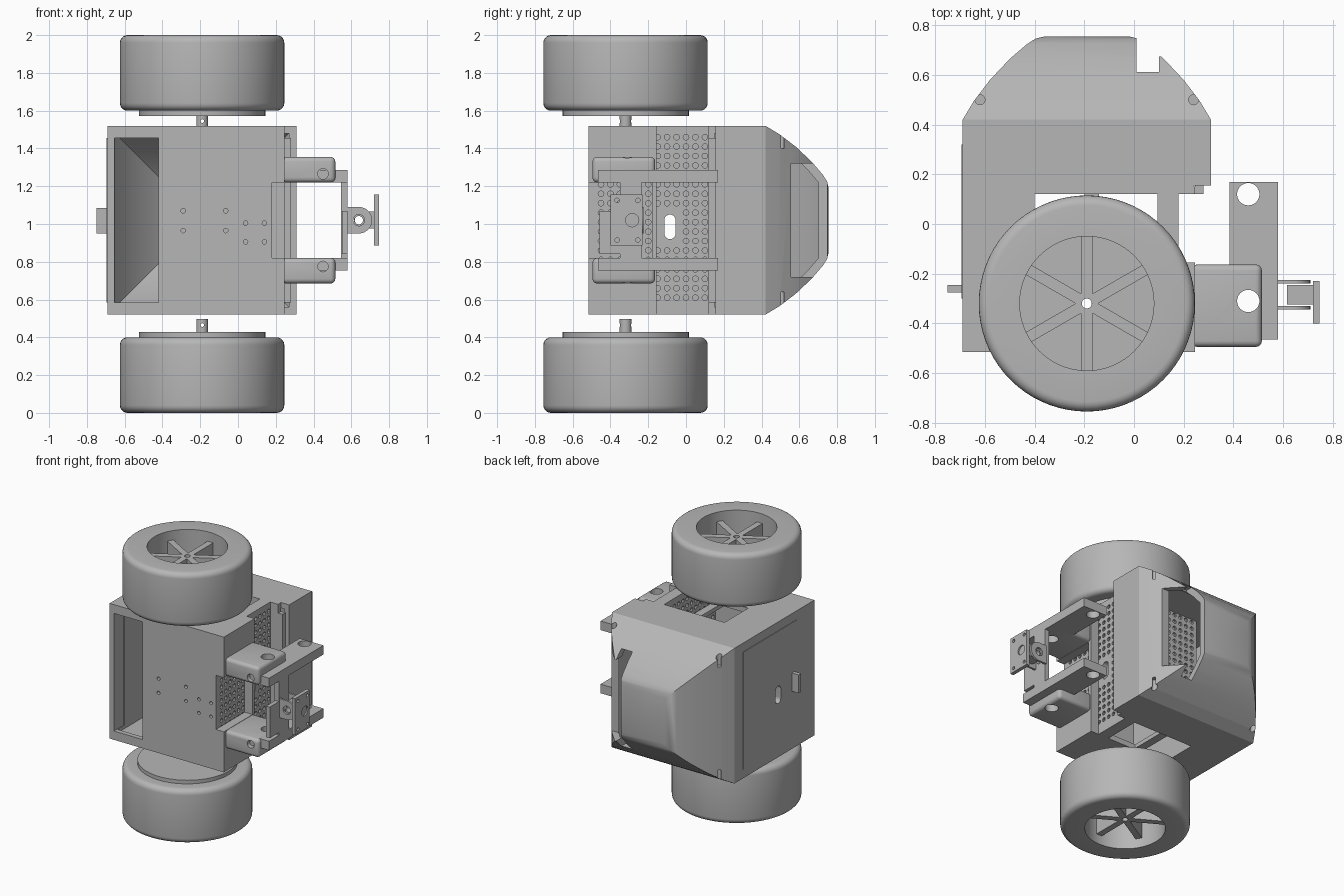
import bpy, bmesh, math
from mathutils import Matrix, Vector

if "Cube" in bpy.data.objects:
    bpy.data.objects.remove(bpy.data.objects["Cube"])

grey = bpy.data.materials.new("plain grey")
grey.use_nodes = True
GREY = (0.47, 0.47, 0.47, 1)
grey.diffuse_color = GREY
grey.node_tree.nodes["Principled BSDF"].inputs["Base Color"].default_value = GREY

CX, CZ = -0.19, 1.02            # body centre
AXLE = (-0.19, -0.32)           # wheel axis in x, y


def finish(name, bm):
    bmesh.ops.recalc_face_normals(bm, faces=bm.faces)
    mesh = bpy.data.meshes.new(name)
    bm.to_mesh(mesh)
    bm.free()
    mesh.materials.append(grey)
    obj = bpy.data.objects.new(name, mesh)
    bpy.context.collection.objects.link(obj)
    return obj


def box(name, x, y, z, round_by=0):
    bm = bmesh.new()
    size = Vector((x[1] - x[0], y[1] - y[0], z[1] - z[0]))
    mid = Vector((x[0] + x[1], y[0] + y[1], z[0] + z[1])) / 2
    bmesh.ops.create_cube(bm, size=1, matrix=Matrix.Translation(mid) @ Matrix.Diagonal((*size, 1)))
    if round_by:
        bmesh.ops.bevel(bm, geom=bm.edges[:], offset=round_by, segments=4, profile=0.5, affect='EDGES')
    return finish(name, bm)


def rods(name, centres, axis, radius, length, sides=24):
    """Equal cylinders along one axis, in one mesh."""
    turn = {'X': Matrix.Rotation(math.pi / 2, 4, 'Y'), 'Y': Matrix.Rotation(math.pi / 2, 4, 'X'),
            'Z': Matrix()}[axis]
    bm = bmesh.new()
    for c in centres:
        bmesh.ops.create_cone(bm, cap_ends=True, segments=sides, radius1=radius, radius2=radius,
                              depth=length, matrix=Matrix.Translation(c) @ turn)
    return finish(name, bm)


def lathe(name, profile, flip=False, steps=72):
    """Turn a closed (radius, z) outline about the wheel axis."""
    bm = bmesh.new()
    rings = []
    for i in range(steps):
        a = math.tau * i / steps
        rings.append([bm.verts.new((AXLE[0] + r * math.cos(a), AXLE[1] + r * math.sin(a), 2 - z if flip else z))
                      for r, z in profile])
    n = len(profile)
    for i in range(steps):
        p, q = rings[i], rings[(i + 1) % steps]
        for j in range(n):
            k = (j + 1) % n
            bm.faces.new((p[j], p[k], q[k], q[j]))
    return finish(name, bm)


def boolean(obj, other, kind='DIFFERENCE'):
    mod = obj.modifiers.new("cut", 'BOOLEAN')
    mod.operation, mod.solver, mod.object = kind, 'EXACT', other
    bpy.context.view_layer.objects.active = obj
    bpy.ops.object.modifier_apply(modifier=mod.name)
    bpy.data.objects.remove(other)


def smooth(obj):
    bpy.ops.object.select_all(action='DESELECT')
    obj.select_set(True)
    bpy.context.view_layer.objects.active = obj
    bpy.ops.object.shade_smooth_by_angle(angle=math.radians(30))


def dome(name, inset, front):
    """Square body with a curved taper toward the back, seen alike from top and side."""
    curve = [(.5, .42), (.455, .495), (.39, .58), (.31, .665), (.24, .725), (.205, .747), (.17, .755)]
    half = [(.5 - inset, front)] + [(w - inset, y - inset * .6) for w, y in curve]
    outline = half + [(-w, y) for w, y in reversed(half)]
    parts = []
    for upright in (True, False):
        bm = bmesh.new()
        reach = .6
        pts = [Vector((CX + w, y, CZ - reach)) if upright else Vector((CX - reach, y, CZ + w))
               for w, y in outline]
        face = bm.faces.new([bm.verts.new(p) for p in pts])
        out = bmesh.ops.extrude_face_region(bm, geom=[face])
        shift = Vector((0, 0, 2 * reach)) if upright else Vector((2 * reach, 0, 0))
        bmesh.ops.translate(bm, vec=shift, verts=[v for v in out['geom'] if isinstance(v, bmesh.types.BMVert)])
        parts.append(finish(name, bm))
    boolean(parts[0], parts[1], 'INTERSECT')
    return parts[0]


# Outer shell: hollow, open at the front and round the chassis
shell = dome("body_shell", 0, -.515)
boolean(shell, dome("hollow", .04, -.48))
for x, y, z in [((-.42, .245), (-.7, .12), (.4, 1.6)),
                ((.24, .5), (-.7, .155), (.4, 1.6)),
                ((-.655, -.41), (-.7, -.4), (.585, 1.455)),
                ((.01, .5), (.555, .9), (.72, 1.32)),
                ((.01, .1), (.56, .9), (.66, 1.38))]:
    boolean(shell, box("cutter", x, y, z))
boolean(shell, rods("screws", [(CX + s * .43, .5, z) for s in (-1, 1) for z in (.56, 1.48)], 'Z', .02, .16))


def slot():
    cutter = box("slot", (-1, .4), (-.115, -.055), (.95, 1.02))
    boolean(cutter, rods("ends", [(-.3, -.085, .95), (-.3, -.085, 1.02)], 'X', .03, 1.4), 'UNION')
    return cutter


boolean(shell, slot())
smooth(shell)

# Side hatch with its slot and pull tab
hatch = box("side_hatch", (-.695, -.68), (-.3, .32), (.585, 1.455))
boolean(hatch, slot())
box("hatch_tab", (-.75, -.69), (-.275, -.245), (.95, 1.085))

# Front panel with mounting holes and a notch for the gripper
panel = box("front_panel", (-.42, .245), (-.515, -.48), (.52, 1.52))
boolean(panel, box("notch", (.18, .3), (-.6, -.4), (.82, 1.22)))
spots = [(x, z) for x in (-.29, -.065) for z in (.965, 1.07)] + [(x, z) for x in (.04, .14) for z in (.905, 1.005)]
boolean(panel, rods("holes", [(x, -.5, z) for x, z in spots], 'Y', .012, .1, 12))

# Chassis walls: peg-board side and back, plain inner divider
divider = box("divider_wall", (-.42, -.4), (-.485, .14), (.52, 1.52))
boolean(divider, slot())
side = box("pegboard_side", (.095, .18), (-.485, .13), (.52, 1.52))
boolean(side, slot())
grid_z = [.61 + .05 * i for i in range(18)]
for x in (.095, .18):
    pegs = [(x, -.45 + .05 * i, z) for i in range(12) for z in grid_z
            if not (-.16 < -.45 + .05 * i < 0 and .88 < z < 1.09)]
    boolean(side, rods("pegs", pegs, 'X', .015, .04, 10))
back = box("pegboard_back", (-.42, .245), (.12, .15), (.52, 1.52))
boolean(back, rods("pegs", [(-.38 + .05 * i, .15, z) for i in range(12) for z in grid_z], 'Y', .015, .03, 10))
box("shell_lip", (.245, .28), (.12, .155), (.585, 1.455))
box("corner_post", (.18, .245), (-.18, -.155), (.52, 1.52))

# Decks that carry the axles, and the wheels, mirrored top and bottom
for side_name, flip in (("lower", False), ("upper", True)):
    def zr(a, b):
        return (2.04 - b, 2.04 - a) if flip else (a, b)

    deck = box(side_name + "_deck", (-.42, .1), (-.485, -.155), zr(.52, .56))
    boolean(deck, rods("bore", [(*AXLE, zr(.52, .56)[0])], 'Z', .02, .2))
    box(side_name + "_front_block", (.18, .245), (-.485, -.17), zr(.52, .82))
    box(side_name + "_deck_bar", (-.2, -.14), (-.16, .13), zr(.53, .56))

    axle_z = (.42, .53) if flip else (.42, .497)
    axle = lathe(side_name + "_axle", [(.02, axle_z[0]), (.031, axle_z[0]), (.031, axle_z[1]), (.02, axle_z[1])],
                 flip, 32)
    boolean(axle, rods("pin", [(AXLE[0], AXLE[1], 1.545 if flip else .465)], 'Y', .01, .2, 12))
    smooth(axle)

    def arc(cz, start):
        return [(.395 + .04 * math.cos(math.radians(a)), cz + .04 * math.sin(math.radians(a)))
                for a in range(start, start + 91, 18)]

    tyre = [(.27, 0)] + arc(.04, -90) + arc(.36, 0) + [(.335, .4), (.335, .427), (.02, .427), (.02, .2), (.27, .2)]
    smooth(lathe(side_name + "_wheel", tyre, flip))
    smooth(lathe(side_name + "_hub", [(.02, .07), (.045, .07), (.045, .21), (.02, .21)], flip, 32))
    for i in range(6):
        spoke = box(side_name + "_spoke", (.035, .275), (-.0225, .0225), (1.79, 1.93) if flip else (.07, .21))
        spoke.location = (*AXLE, 0)
        spoke.rotation_euler.z = math.radians(30 + 60 * i)

# Gripper arms: rounded blocks and long rails, mirrored about the middle
for side_name, s in (("lower", -1), ("upper", 1)):
    def around(a, b):
        return tuple(sorted((CZ + s * a, CZ + s * b)))

    block = box(side_name + "_arm_block", (.23, .515), (-.495, -.163), around(.2, .335), .025)
    rail = box(side_name + "_rail", (.385, .58), (-.465, .17), around(.2, .267))
    for part in (block, rail):
        boolean(part, rods("bores", [(.46, -.31, CZ + s * .25), (.46, .12, CZ + s * .25)], 'Z', .045, .3, 32))
    boolean(block, rods("front_bore", [(.45, -.49, CZ + s * .245)], 'Y', .028, .1))
    smooth(block)
    smooth(rail)

# Cross bar between the rails, with the hinged sensor plate
cross = box("cross_bar", (.545, .58), (-.35, -.235), (.8, 1.24))
boolean(cross, rods("bore", [(.56, -.29, CZ)], 'X', .04, .2))
box("cross_bar_foot", (.55, .58), (-.457, -.345), (.84, 1.07))
for name, y in (("front_lug", (-.345, -.33)), ("back_lug", (-.24, -.225))):
    lug = box(name, (.575, .64), y, (.95, 1.09))
    boolean(lug, rods("round", [(.64, sum(y) / 2, CZ)], 'Y', .07, y[1] - y[0], 32), 'UNION')
    boolean(lug, rods("bore", [(.64, -.29, CZ)], 'Y', .03, .3))
    smooth(lug)
knuckle = box("hinge_knuckle", (.615, .725), (-.325, -.245), (.975, 1.065))
boolean(knuckle, rods("bore", [(.64, -.29, CZ)], 'Y', .022, .3))
plate = box("sensor_plate", (.72, .747), (-.4, -.23), (.885, 1.155))
boolean(plate, rods("corner_holes", [(.735, y, z) for y in (-.365, -.255) for z in (.915, 1.125)], 'X', .012, .1, 12))
boolean(plate, rods("lens_hole", [(.747, -.285, CZ)], 'X', .035, .02))
